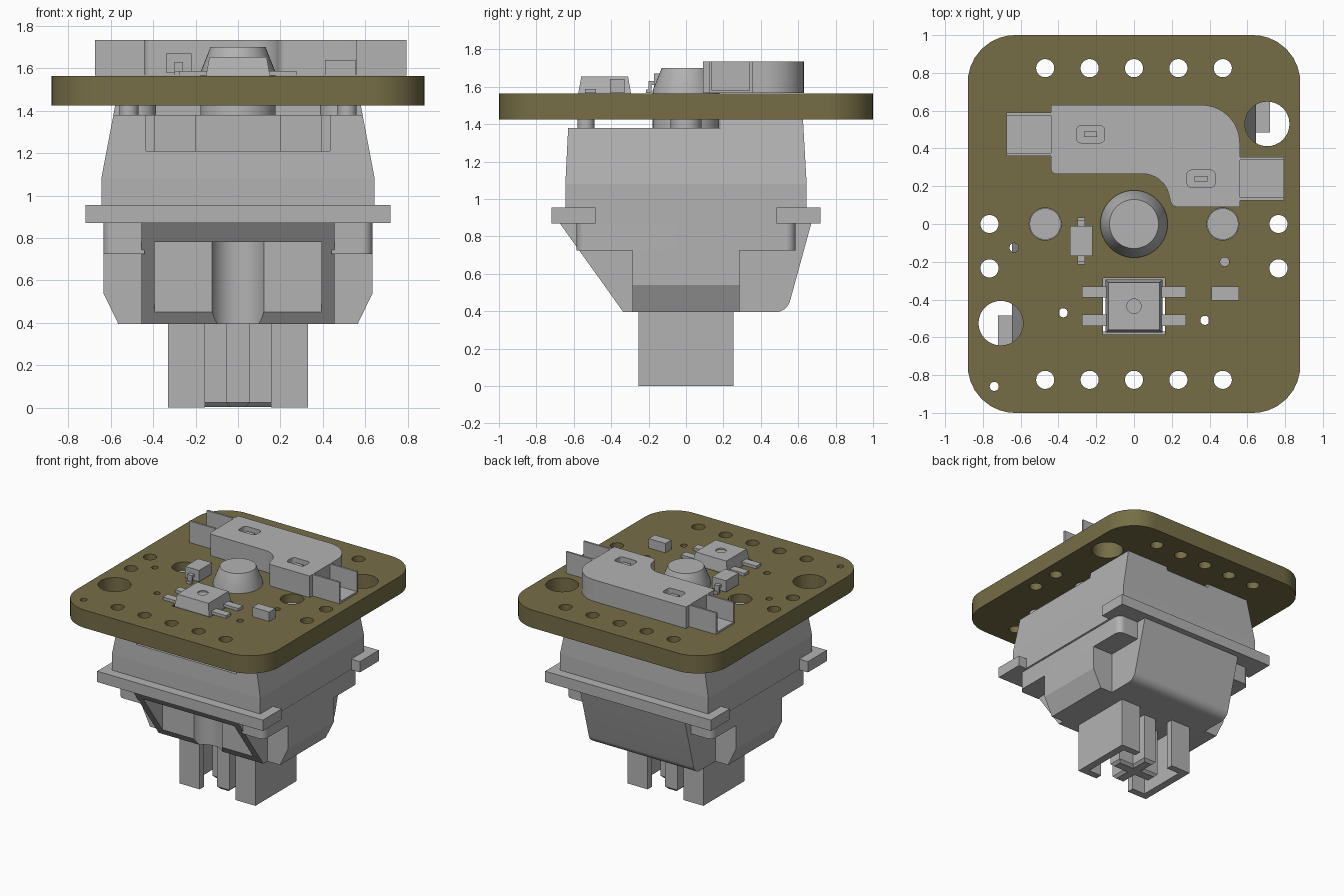
import bpy, bmesh, math
from mathutils import Vector

cube = bpy.data.objects.get("Cube")
if cube:
    bpy.data.objects.remove(cube, do_unlink=True)


def material(name, rgb):
    m = bpy.data.materials.new(name)
    m.use_nodes = True
    m.diffuse_color = (*rgb, 1)
    m.node_tree.nodes["Principled BSDF"].inputs["Base Color"].default_value = (*rgb, 1)
    return m


GREY = material("plain grey", (0.45, 0.45, 0.45))
OLIVE = material("olive board", (0.18, 0.155, 0.062))


def finish(name, bm, mat, smooth=False):
    bmesh.ops.recalc_face_normals(bm, faces=bm.faces)
    mesh = bpy.data.meshes.new(name)
    bm.to_mesh(mesh)
    bm.free()
    ob = bpy.data.objects.new(name, mesh)
    bpy.context.collection.objects.link(ob)
    mesh.materials.append(mat)
    if smooth:
        shade(ob)
    return ob


def activate(ob):
    bpy.ops.object.select_all(action='DESELECT')
    ob.select_set(True)
    bpy.context.view_layer.objects.active = ob


def shade(ob):
    activate(ob)
    bpy.ops.object.shade_smooth_by_angle(angle=math.radians(30))


def skin(bm, rings):
    # bridge successive rings and cap both ends
    rings = [[bm.verts.new(p) for p in ring] for ring in rings]
    n = len(rings[0])
    for a, b in zip(rings, rings[1:]):
        for i in range(n):
            j = (i + 1) % n
            bm.faces.new((a[i], a[j], b[j], b[i]))
    bm.faces.new(rings[0][::-1])
    bm.faces.new(rings[-1])


def prism(name, pts, lo, hi, axis='z', mat=GREY, smooth=False):
    place = {'x': lambda u, v, w: (w, u, v),
             'y': lambda u, v, w: (u, w, v),
             'z': lambda u, v, w: (u, v, w)}[axis]
    bm = bmesh.new()
    skin(bm, [[place(p[0], p[1], w) for p in pts] for w in (lo, hi)])
    return finish(name, bm, mat, smooth)


def rect(x0, x1, y0, y1):
    return [(x0, y0), (x1, y0), (x1, y1), (x0, y1)]


def box(name, x0, x1, y0, y1, z0, z1, mat=GREY):
    return prism(name, rect(x0, x1, y0, y1), z0, z1, mat=mat)


def loft(name, levels):
    # rectangles (z, x0, x1, y0, y1) stacked upwards
    bm = bmesh.new()
    skin(bm, [[(x, y, z) for x, y in rect(*r)] for z, *r in levels])
    return finish(name, bm, GREY)


def disc(x, y, r, n=32):
    return [(x + r * math.cos(2 * math.pi * i / n), y + r * math.sin(2 * math.pi * i / n))
            for i in range(n)]


def cyl(name, x, y, r, z0, z1, mat=GREY):
    return prism(name, disc(x, y, r), z0, z1, mat=mat, smooth=True)


def fillet(corners, steps=8):
    # corners (u, v, radius) to a rounded outline
    out = []
    for i, (px, py, r) in enumerate(corners):
        p = Vector((px, py))
        if not r:
            out.append(p)
            continue
        u = (Vector(corners[i - 1][:2]) - p).normalized()
        v = (Vector(corners[(i + 1) % len(corners)][:2]) - p).normalized()
        half = u.angle(v) / 2
        c = p + (u + v).normalized() * r / math.sin(half)
        s, e = p + u * r / math.tan(half) - c, p + v * r / math.tan(half) - c
        out += [c + s.lerp(e, k / steps).normalized() * r for k in range(steps + 1)]
    return out


def round_rect(x0, x1, y0, y1, r):
    return fillet([(x, y, r) for x, y in rect(x0, x1, y0, y1)])


def cut(ob, cutters):
    for c in cutters:
        mod = ob.modifiers.new("cut", 'BOOLEAN')
        mod.operation, mod.solver, mod.object = 'DIFFERENCE', 'EXACT', c
        activate(ob)
        bpy.ops.object.modifier_apply(modifier=mod.name)
    for c in cutters:
        bpy.data.objects.remove(c, do_unlink=True)


# Circuit board with its drilled holes and light cutout
board = prism("circuit_board", round_rect(-0.88, 0.88, -1, 1, 0.25), 1.425, 1.565, mat=OLIVE)
holes = [(x * 0.235, y, 0.048) for x in range(-2, 3) for y in (-0.825, 0.825)]
holes += [(x, y, 0.048) for x in (-0.765, 0.765) for y in (0, -0.235)]
holes += [(x, 0, 0.085) for x in (-0.47, 0.47)]
holes += [(0.705, 0.53, 0.118), (-0.705, -0.525, 0.118), (-0.74, -0.86, 0.024),
          (-0.375, -0.47, 0.024), (0.375, -0.51, 0.024), (0.48, -0.2, 0.024),
          (-0.635, -0.125, 0.024)]
cut(board, [cyl("hole", x, y, r, 1.3, 1.7, OLIVE) for x, y, r in holes]
    + [box("light_cutout", -0.165, 0.165, -0.585, -0.285, 1.3, 1.7, OLIVE)])
shade(board)


def light_slot():
    return box("light_slot", -0.395, 0.395, -0.57, -0.375, 0.3, 1.5)


# Upper housing, raised at the back, open slot and front recess
upper = loft("upper_housing", [(0.875, -0.645, 0.645, -0.645, 0.645),
                               (1.08, -0.645, 0.645, -0.645, 0.645),
                               (1.38, -0.588, 0.588, -0.63, 0.628)])
cut(upper, [light_slot(), box("front_recess", -0.435, 0.435, -0.8, -0.57, 1.21, 1.5)])
rear = loft("rear_step", [(1.38, -0.588, 0.588, 0.185, 0.628),
                          (1.425, -0.58, 0.58, 0.185, 0.625)])
cut(rear, [box("rear_notch", -0.2, 0.2, 0.55, 0.8, 1.395, 1.5)])
box("recess_plate", -0.2, 0.2, -0.385, -0.37, 1.0, 1.38)

# Flange with ears at the corners
ears = [(-0.72, -0.72), (0.72, -0.72), (0.72, -0.485), (0.64, -0.485), (0.64, 0.485),
        (0.72, 0.485), (0.72, 0.72), (-0.72, 0.72), (-0.72, 0.485), (-0.64, 0.485),
        (-0.64, -0.485), (-0.72, -0.485)]
flange = prism("flange", ears, 0.87, 0.955)
cut(flange, [light_slot()])

# Lower housing: sloped front with window, rounded rear edge
lower = prism("lower_housing", fillet([(-0.675, 0.87, 0), (-0.335, 0.395, 0),
                                       (0.54, 0.395, 0.08), (0.67, 0.87, 0)]),
              -0.455, 0.455, 'x')
cut(lower, [box("window", -0.395, 0.395, -0.8, -0.375, 0.44, 0.78), light_slot(),
            cyl("light_groove", 0, -0.42, 0.13, 0.3, 0.78)])
shade(lower)

# Side clips, one bar and one chamfered column each side
for side, s in (("left", 1), ("right", -1)):
    bar = fillet([(0.44 * s, -0.585, 0), (0.635 * s, -0.585, 0.05),
                  (0.635 * s, 0.585, 0.05), (0.44 * s, 0.585, 0)])
    prism(side + "_clip_bar", bar, 0.725, 0.87, smooth=True)
    prism(side + "_clip_column", [(0.44 * s, 0.395), (0.565 * s, 0.395), (0.635 * s, 0.54),
                                  (0.635 * s, 0.87), (0.44 * s, 0.87)], -0.285, 0.285, 'y')
    # Channel-shaped stem walls
    channel = [(0.155, -0.255), (0.33, -0.255), (0.33, 0.255), (0.155, 0.255),
               (0.155, 0.2), (0.27, 0.2), (0.27, -0.2), (0.155, -0.2)]
    prism(side + "_stem_wall", [(x * s, y) for x, y in channel], 0, 0.43)
    # Pegs under and in the board
    cyl(side + "_board_peg", 0.47 * s, 0, 0.083, 1.37, 1.5)
    cyl(side + "_front_peg", 0.515 * s, -0.535, 0.045, 1.37, 1.43)

# Stem cross with chamfered tip
for name, a, b in (("stem_cross_wide", 0.185, 0.054), ("stem_cross_deep", 0.054, 0.185)):
    t = 0.02
    loft(name, [(0.003, t - a, a - t, t - b, b - t), (0.023, -a, a, -b, b), (0.43, -a, a, -b, b)])

# Centre post with tapered tip
bm = bmesh.new()
skin(bm, [[(x, y, z) for x, y in disc(0, 0, r, 48)]
          for z, r in ((1.36, 0.178), (1.58, 0.178), (1.7, 0.13))])
finish("centre_post", bm, GREY, True)

# Socket body with two contact openings
outline = fillet([(-0.44, 0.265, 0.03), (0.16, 0.265, 0.14), (0.2, 0.09, 0.04),
                  (0.56, 0.09, 0), (0.56, 0.63, 0.2), (-0.44, 0.63, 0)])
socket = prism("socket_body", outline, 1.566, 1.735)
spots = [(-0.23, 0.475), (0.355, 0.24)]
cut(socket, [prism("opening", round_rect(x - 0.075, x + 0.075, y - 0.045, y + 0.045, 0.025),
                   1.69, 1.8) for x, y in spots])
shade(socket)
for x, y in spots:
    box("contact_tip", x - 0.035, x + 0.035, y - 0.015, y + 0.015, 1.68, 1.715)

# Socket terminals: open trays
for name, x0, x1, y0, y1 in (("right_terminal", -0.675, -0.43, 0.36, 0.59),
                             ("left_terminal", 0.55, 0.795, 0.125, 0.355)):
    t = 0.015
    tray = [(y0, 1.566), (y1, 1.566), (y1, 1.735), (y1 - t, 1.735), (y1 - t, 1.581),
            (y0 + t, 1.581), (y0 + t, 1.735), (y0, 1.735)]
    prism(name, tray, x0, x1, 'x')

# Light with four legs and a round mark
light = loft("light_body", [(1.46, -0.15, 0.15, -0.575, -0.295),
                            (1.57, -0.15, 0.15, -0.575, -0.295),
                            (1.655, -0.135, 0.135, -0.56, -0.31)])
cut(light, [cyl("light_mark", 0, -0.435, 0.038, 1.645, 1.7)])
for s in (-1, 1):
    for y in (-0.51, -0.36):
        x0, x1 = sorted((0.14 * s, 0.275 * s))
        box("light_leg", x0, x1, y - 0.03, y + 0.03, 1.566, 1.588)

# Diode with bent leads, and a resistor
box("diode_body", -0.34, -0.22, -0.17, -0.01, 1.58, 1.67)
for s in (-1, 1):
    lead = [(0.07, 1.61), (0.095, 1.61), (0.095, 1.566), (0.125, 1.566), (0.125, 1.585),
            (0.11, 1.585), (0.11, 1.63), (0.07, 1.63)]
    prism("diode_lead", [(-0.09 + s * y, z) for y, z in lead], -0.3, -0.26, 'x')
box("resistor", 0.41, 0.555, -0.405, -0.33, 1.566, 1.64)
